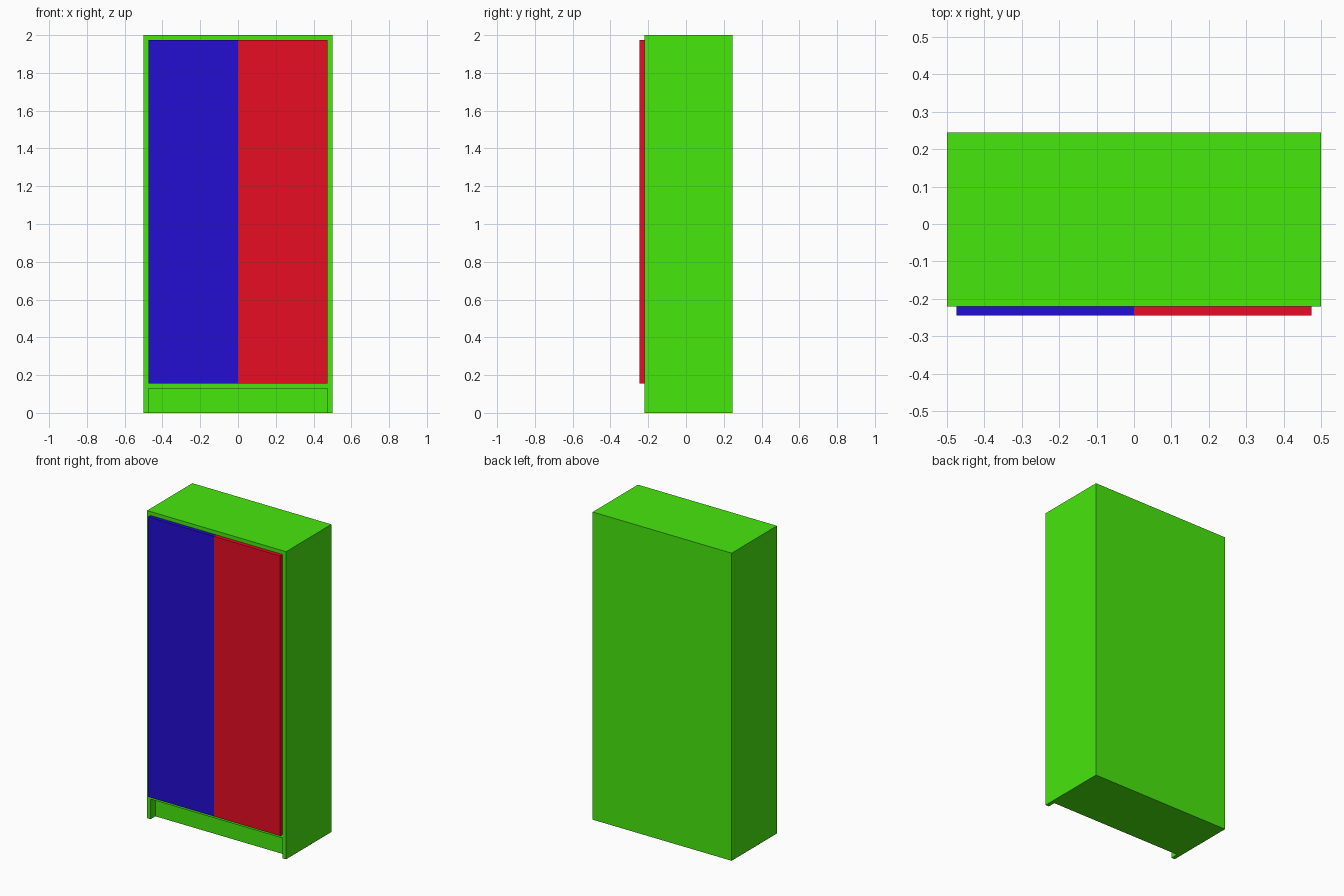
import bpy

if "Cube" in bpy.data.objects:
    bpy.data.objects.remove(bpy.data.objects["Cube"])

W, H = 0.5, 2.0                 # half width, height
FRONT, BACK = -0.22, 0.245      # carcass depth range
T = 0.025                       # panel thickness
PLINTH = 0.13                   # plinth height
FLOOR = PLINTH + T              # top of the bottom panel


def material(name, rgb):
    mat = bpy.data.materials.new(name)
    mat.diffuse_color = (*rgb, 1)
    mat.use_nodes = True
    mat.node_tree.nodes["Principled BSDF"].inputs["Base Color"].default_value = mat.diffuse_color
    return mat


def box(name, lo, hi, mat=None):
    bpy.ops.mesh.primitive_cube_add(size=1, location=[(a + b) / 2 for a, b in zip(lo, hi)])
    ob = bpy.context.object
    ob.name = name
    ob.scale = [b - a for a, b in zip(lo, hi)]
    bpy.ops.object.transform_apply(location=False, rotation=False, scale=True)
    if mat:
        ob.data.materials.append(mat)
    return ob


def cut(target, name, lo, hi):
    cutter = box(name, lo, hi)
    cutter.hide_render = True
    cutter.display_type = 'WIRE'
    mod = target.modifiers.new(name, 'BOOLEAN')
    mod.operation = 'DIFFERENCE'
    mod.solver = 'EXACT'
    mod.object = cutter
    bpy.context.view_layer.objects.active = target
    bpy.ops.object.modifier_apply(modifier=mod.name)
    bpy.data.objects.remove(cutter)


green = material("green", (0.063, 0.8, 0.004))
blue = material("blue", (0.017, 0.004, 0.64))
red = material("red", (0.8, 0.004, 0.017))

# Carcass: one body with the storage space and the toe recess cut out
carcass = box("carcass", (-W, FRONT, 0), (W, BACK, H), green)
cut(carcass, "storage_cutter", (-W + T, FRONT - 0.1, FLOOR), (W - T, BACK - T, H - T))
cut(carcass, "toe_recess_cutter", (-W + T, FRONT - 0.1, -0.1), (W - T, FRONT + 0.05, PLINTH))

# Pair of doors in front of the opening
for name, x0, x1, mat in (("left_door", -W + T, 0, blue), ("right_door", 0, W - T, red)):
    box(name, (x0, FRONT - T, FLOOR), (x1, FRONT, H - T), mat)
